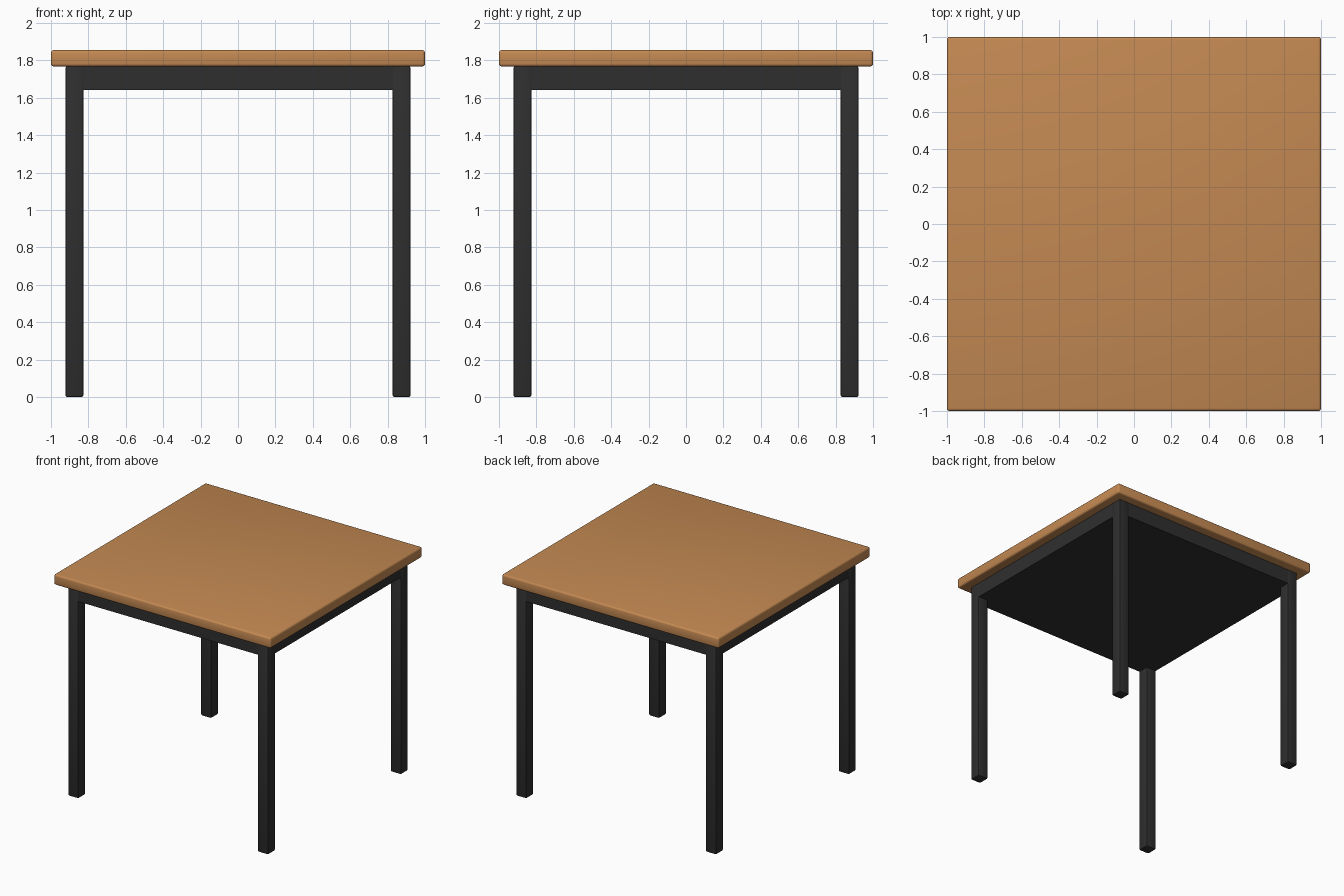
import bpy

if "Cube" in bpy.data.objects:
    bpy.data.objects.remove(bpy.data.objects["Cube"])


def material(name, rgb):
    m = bpy.data.materials.new(name)
    m.diffuse_color = (*rgb, 1.0)
    m.use_nodes = True
    m.node_tree.nodes["Principled BSDF"].inputs["Base Color"].default_value = m.diffuse_color
    return m


wood = material("warm_wood", (0.55, 0.25, 0.085))
metal = material("dark_metal", (0.028, 0.028, 0.028))


def box(name, centre, size, mat, bevel=0.0, segments=1):
    bpy.ops.mesh.primitive_cube_add(size=1, location=centre)
    ob = bpy.context.object
    ob.name = name
    ob.scale = size
    bpy.ops.object.transform_apply(location=False, rotation=False, scale=True)
    ob.data.materials.append(mat)
    if bevel:
        mod = ob.modifiers.new("soft_edges", 'BEVEL')
        mod.width = bevel
        mod.segments = segments
        bpy.ops.object.modifier_apply(modifier=mod.name)
        bpy.ops.object.shade_smooth_by_angle(angle=0.6)
    return ob


TOP, UNDER, APRON = 1.855, 1.767, 1.642

# Wooden slab with rounded edges
box("tabletop", (0, 0, (TOP + UNDER) / 2), (2, 2, TOP - UNDER), wood, 0.015, 3)

# Solid apron block under the slab
box("apron", (0, 0, (UNDER + APRON) / 2), (1.84, 1.84, UNDER - APRON), metal)

# Four square legs
for sy, depth in ((-1, "front"), (1, "back")):
    for sx, side in ((-1, "left"), (1, "right")):
        box(f"{depth}_{side}_leg", (sx * 0.875, sy * 0.875, UNDER / 2),
            (0.096, 0.096, UNDER), metal, 0.01, 2)
